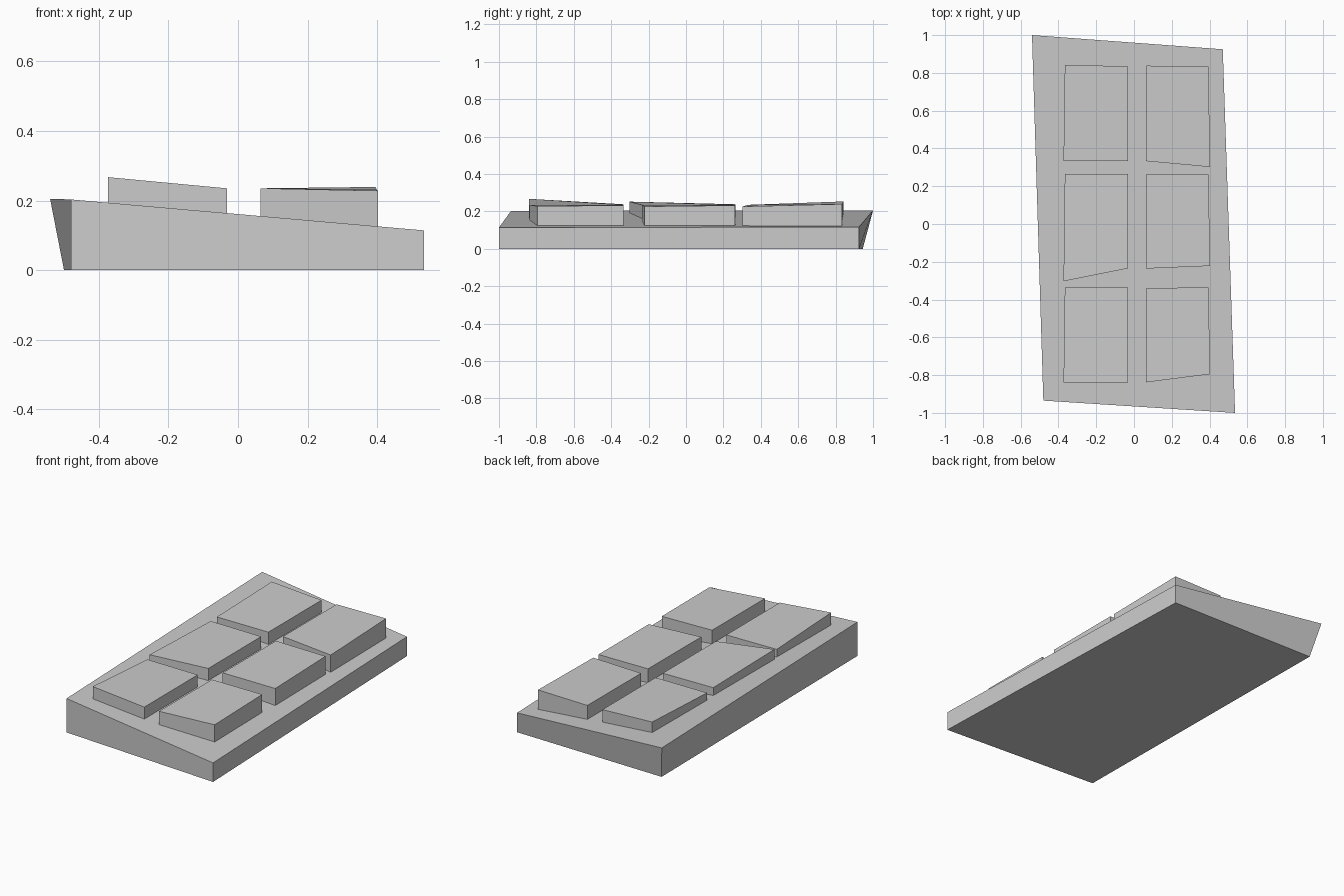
import bpy


def block(name, bottom, top):
    """Six-sided block from two four-corner loops (front-left, counter-clockwise)."""
    faces = [(3, 2, 1, 0), (4, 5, 6, 7)]
    faces += [(i, (i + 1) % 4, (i + 1) % 4 + 4, i + 4) for i in range(4)]
    mesh = bpy.data.meshes.new(name)
    mesh.from_pydata(bottom + top, [], faces)
    obj = bpy.data.objects.new(name, mesh)
    bpy.context.collection.objects.link(obj)
    return obj


def deck(x):
    """Height of the sloping slab top, sunk a hair so the keys sit in it."""
    return 0.158 - 0.0885 * x - 0.003


# skewed, sloping base slab
block("base_slab",
      [(-0.48, -0.935, 0), (0.535, -1.0, 0), (0.47, 0.925, 0), (-0.50, 0.945, 0)],
      [(-0.48, -0.935, 0.203), (0.535, -1.0, 0.114), (0.47, 0.925, 0.116), (-0.54, 1.0, 0.205)])

# raised pads: front y of left/right corner, back y of right/left corner, four top heights
left, right = (-0.373, -0.032, -0.032, -0.366), (0.064, 0.402, 0.395, 0.066)
pads = [
    ("front_left", left, (-0.84, -0.84, -0.335, -0.335), (0.267, 0.235, 0.235, 0.238)),
    ("front_right", right, (-0.838, -0.795, -0.335, -0.34), (0.235, 0.228, 0.232, 0.235)),
    ("middle_left", left, (-0.303, -0.235, 0.265, 0.265), (0.252, 0.235, 0.235, 0.238)),
    ("middle_right", right, (-0.236, -0.222, 0.263, 0.265), (0.235, 0.226, 0.232, 0.235)),
    ("back_left", left, (0.333, 0.333, 0.835, 0.842), (0.235, 0.235, 0.235, 0.253)),
    ("back_right", right, (0.333, 0.302, 0.835, 0.838), (0.235, 0.226, 0.239, 0.235)),
]
for name, xs, ys, zs in pads:
    block(name + "_pad",
          [(x, y, deck(x)) for x, y in zip(xs, ys)],
          [(x, y, z) for x, y, z in zip(xs, ys, zs)])
